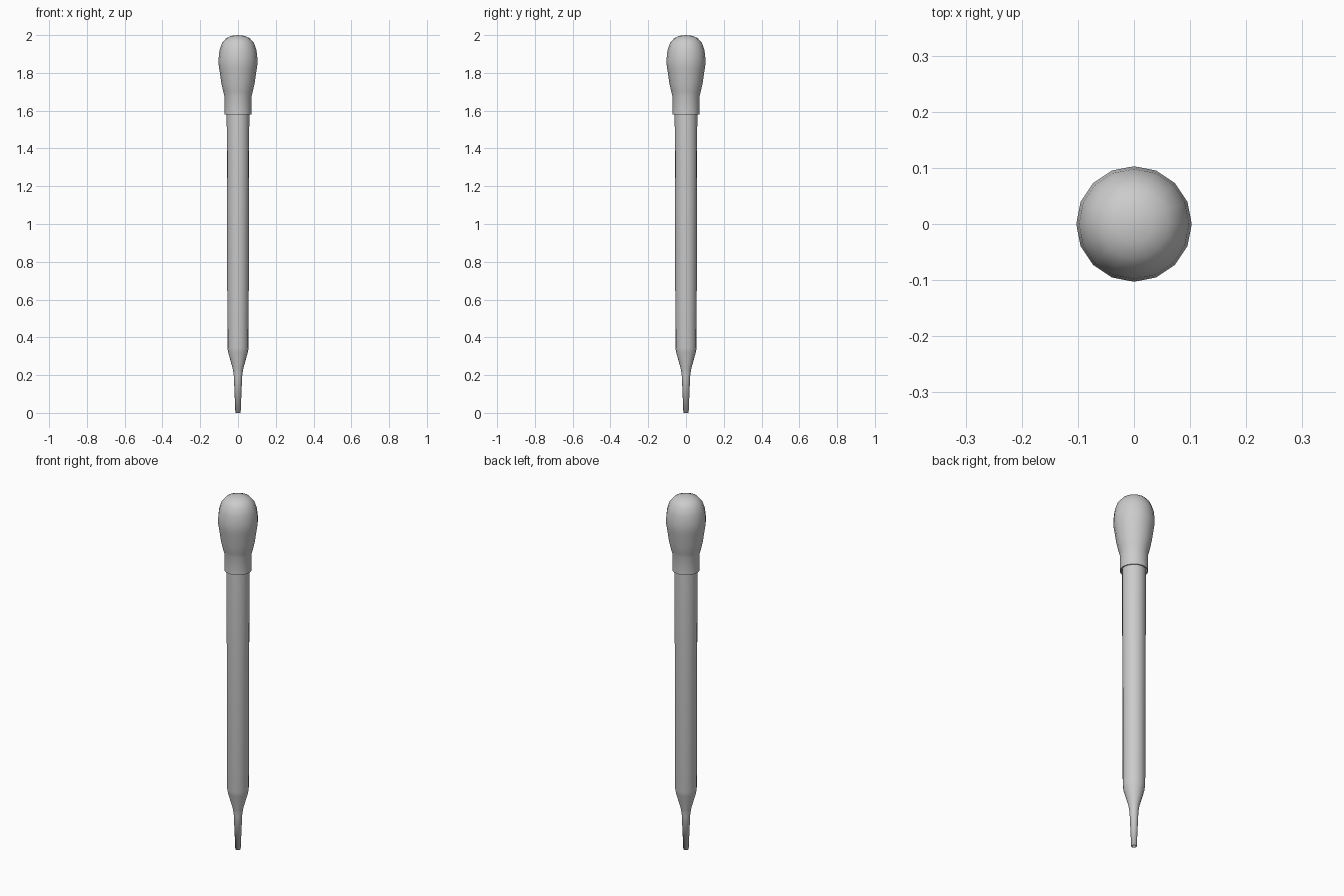
import bpy, bmesh, math

if "Cube" in bpy.data.objects:
    bpy.data.objects.remove(bpy.data.objects["Cube"])

SIDES = 16


def lathe(name, profile):
    """Revolve (radius, z) points about the z axis; radius 0 makes a pole."""
    bm = bmesh.new()
    rings = []
    for r, z in profile:
        if r == 0:
            rings.append([bm.verts.new((0, 0, z))] * SIDES)
        else:
            rings.append([bm.verts.new((r * math.cos(a), r * math.sin(a), z))
                          for a in (2 * math.pi * i / SIDES for i in range(SIDES))])
    for low, high in zip(rings, rings[1:]):
        for i in range(SIDES):
            j = (i + 1) % SIDES
            quad = [low[i], low[j], high[j], high[i]]
            bm.faces.new(list(dict.fromkeys(quad)))
    bmesh.ops.recalc_face_normals(bm, faces=bm.faces)
    mesh = bpy.data.meshes.new(name)
    bm.to_mesh(mesh)
    bm.free()
    obj = bpy.data.objects.new(name, mesh)
    bpy.context.collection.objects.link(obj)
    bpy.ops.object.select_all(action='DESELECT')
    obj.select_set(True)
    bpy.context.view_layer.objects.active = obj
    bpy.ops.object.shade_smooth_by_angle(angle=math.radians(35))
    return obj


# Glass tube: outer wall from the tip up, then inner wall back down
outer = [(0.014, 0), (0.022, 0.195), (0.028, 0.235), (0.052, 0.32),
         (0.056, 0.345), (0.06, 1.66)]
inner = [(0.053, 1.66), (0.049, 0.35), (0.021, 0.235), (0.016, 0.195),
         (0.010, 0), (0.014, 0)]
tube = lathe("glass_tube", outer + inner)
bm = bmesh.new()
bm.from_mesh(tube.data)
bmesh.ops.remove_doubles(bm, verts=bm.verts, dist=1e-5)
bmesh.ops.recalc_face_normals(bm, faces=bm.faces)
bm.to_mesh(tube.data)
bm.free()

# Rubber bulb with a collar whose open mouth fits over the tube
lathe("rubber_bulb", [
    (0.0, 1.66), (0.065, 1.66), (0.065, 1.58), (0.071, 1.58), (0.071, 1.675),
    (0.078, 1.70), (0.088, 1.745), (0.099, 1.82), (0.103, 1.845),
    (0.103, 1.875), (0.098, 1.92), (0.084, 1.96), (0.062, 1.984),
    (0.034, 1.996), (0.0, 2.0)])
